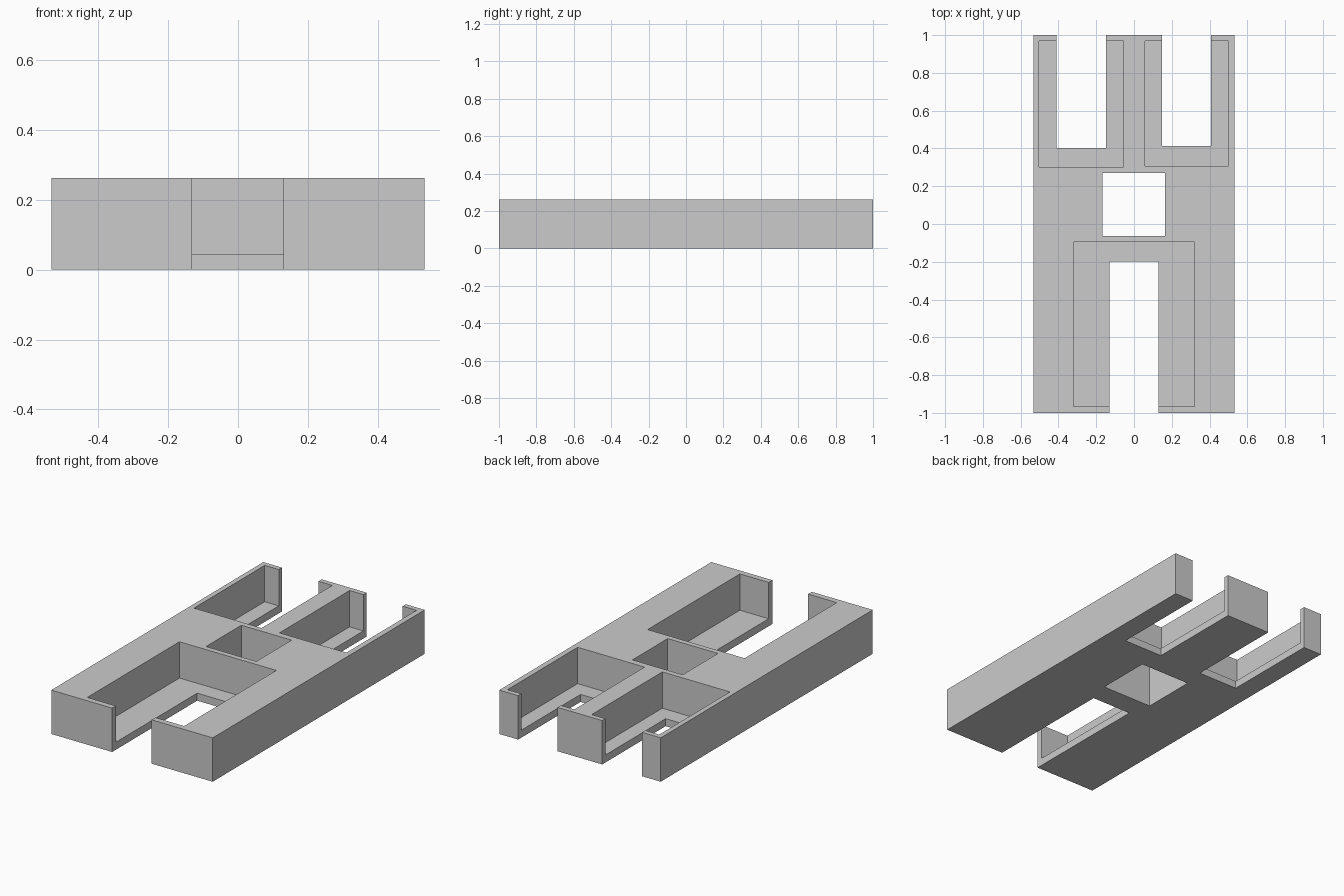
import bpy

cube = bpy.data.objects.get("Cube")
if cube:
    bpy.data.objects.remove(cube, do_unlink=True)

HEIGHT = 0.262
FLOOR = 0.045
OVER = 0.1   # how far cutters reach past the block

grey = bpy.data.materials.new("plain grey")
grey.use_nodes = True
colour = (0.6, 0.6, 0.6, 1)
grey.diffuse_color = colour
grey.node_tree.nodes["Principled BSDF"].inputs["Base Color"].default_value = colour


def box(name, x0, x1, y0, y1, z0, z1):
    bpy.ops.mesh.primitive_cube_add(
        size=1, location=((x0 + x1) / 2, (y0 + y1) / 2, (z0 + z1) / 2))
    obj = bpy.context.object
    obj.name = name
    obj.scale = (x1 - x0, y1 - y0, z1 - z0)
    bpy.ops.object.transform_apply(location=True, rotation=True, scale=True)
    obj.data.materials.append(grey)
    return obj


def cut(name, x0, x1, y0, y1, z0=-OVER):
    cutter = box(name, x0, x1, y0, y1, z0, HEIGHT + OVER)
    cutter.hide_render = True
    mod = block.modifiers.new(name, 'BOOLEAN')
    mod.operation = 'DIFFERENCE'
    mod.solver = 'EXACT'
    mod.object = cutter
    bpy.context.view_layer.objects.active = block
    bpy.ops.object.modifier_apply(modifier=name)
    bpy.data.objects.remove(cutter, do_unlink=True)


# Solid block
block = box("tray_block", -0.533, 0.533, -1, 1, 0, HEIGHT)

# Pockets that leave a thin floor
cut("front_pocket", -0.32, 0.32, -0.965, -0.095, FLOOR)
cut("back_right_pocket", -0.503, -0.056, 0.303, 0.97, FLOOR)
cut("back_left_pocket", 0.058, 0.5, 0.308, 0.97, FLOOR)

# Slots open at the ends, cut right through
cut("front_slot", -0.131, 0.13, -1 - OVER, -0.198)
cut("back_right_slot", -0.41, -0.147, 0.402, 1 + OVER)
cut("back_left_slot", 0.149, 0.408, 0.412, 1 + OVER)

# Square hole in the middle
cut("centre_hole", -0.167, 0.165, -0.063, 0.27)
